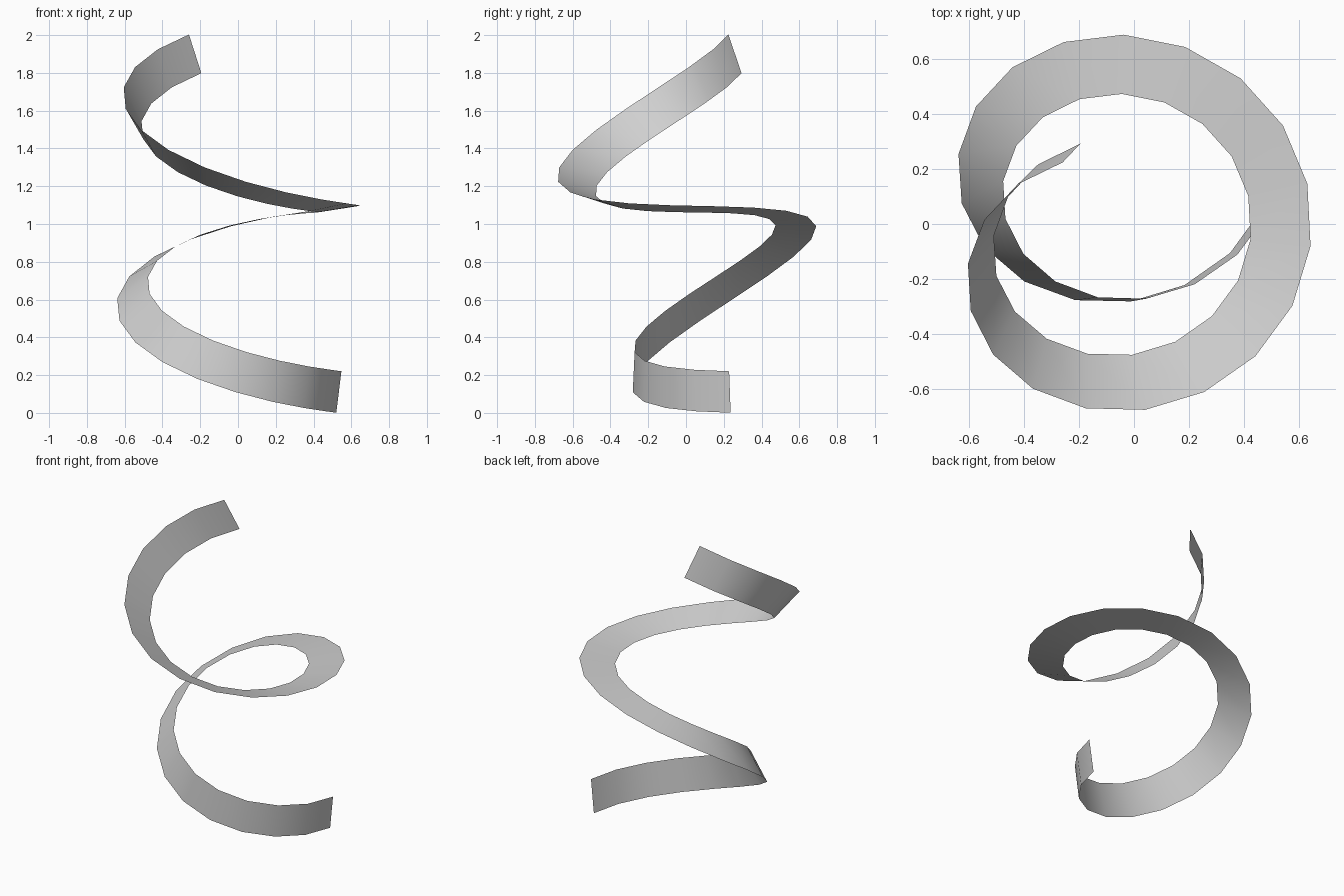
import bpy
import bmesh
from math import sin, cos, atan, pi, radians
from mathutils import Vector, Matrix

cube = bpy.data.objects.get("Cube")
if cube:
    bpy.data.objects.remove(cube, do_unlink=True)

# Coil dimensions
RADIUS = 0.55
PITCH = 1.016
HALF_WIDTH = 0.112
STEPS = 30
STEP_ANGLE = 20
START_ANGLE = 353
START_TWIST = -95
TWIST_RATE = 0.3
CENTRE = Vector((-0.012, 0, 1.096))

# Leaning coil axes, as matrix columns
lean = Matrix(((1, 0, 0),
               (0, 0.918, -0.295),
               (-0.03, 0.262, 0.955)))
slope = atan(PITCH / (2 * pi * RADIUS))


def ribbon_edges(step):
    """Outer and inner edge points of the twisting ribbon at one step."""
    travel = step * STEP_ANGLE
    angle = radians(START_ANGLE - travel)
    twist = radians(START_TWIST + TWIST_RATE * travel)
    radial = Vector((cos(angle), sin(angle), 0))
    tangent = Vector((-sin(angle), cos(angle), 0))
    axis = Vector((0, 0, 1))
    middle = radial * RADIUS - axis * (PITCH * angle / (2 * pi))
    across = axis * cos(slope) + tangent * sin(slope)
    width = (radial * cos(twist) + across * sin(twist)) * HALF_WIDTH
    return [CENTRE + lean @ (middle + side * width) for side in (1, -1)]


# Twisted spiral ribbon
bm = bmesh.new()
rows = [[bm.verts.new(p) for p in ribbon_edges(i)] for i in range(STEPS + 1)]
for (outer, inner), (next_outer, next_inner) in zip(rows, rows[1:]):
    face = bm.faces.new((outer, inner, next_inner, next_outer))
    face.smooth = True
mesh = bpy.data.meshes.new("spiral_ribbon")
bm.to_mesh(mesh)
bm.free()
ribbon = bpy.data.objects.new("spiral_ribbon", mesh)
bpy.context.collection.objects.link(ribbon)

# Plain grey material
grey = bpy.data.materials.new("light_grey")
grey.use_nodes = True
colour = (0.63, 0.63, 0.63, 1)
grey.diffuse_color = colour
grey.node_tree.nodes["Principled BSDF"].inputs["Base Color"].default_value = colour
mesh.materials.append(grey)
